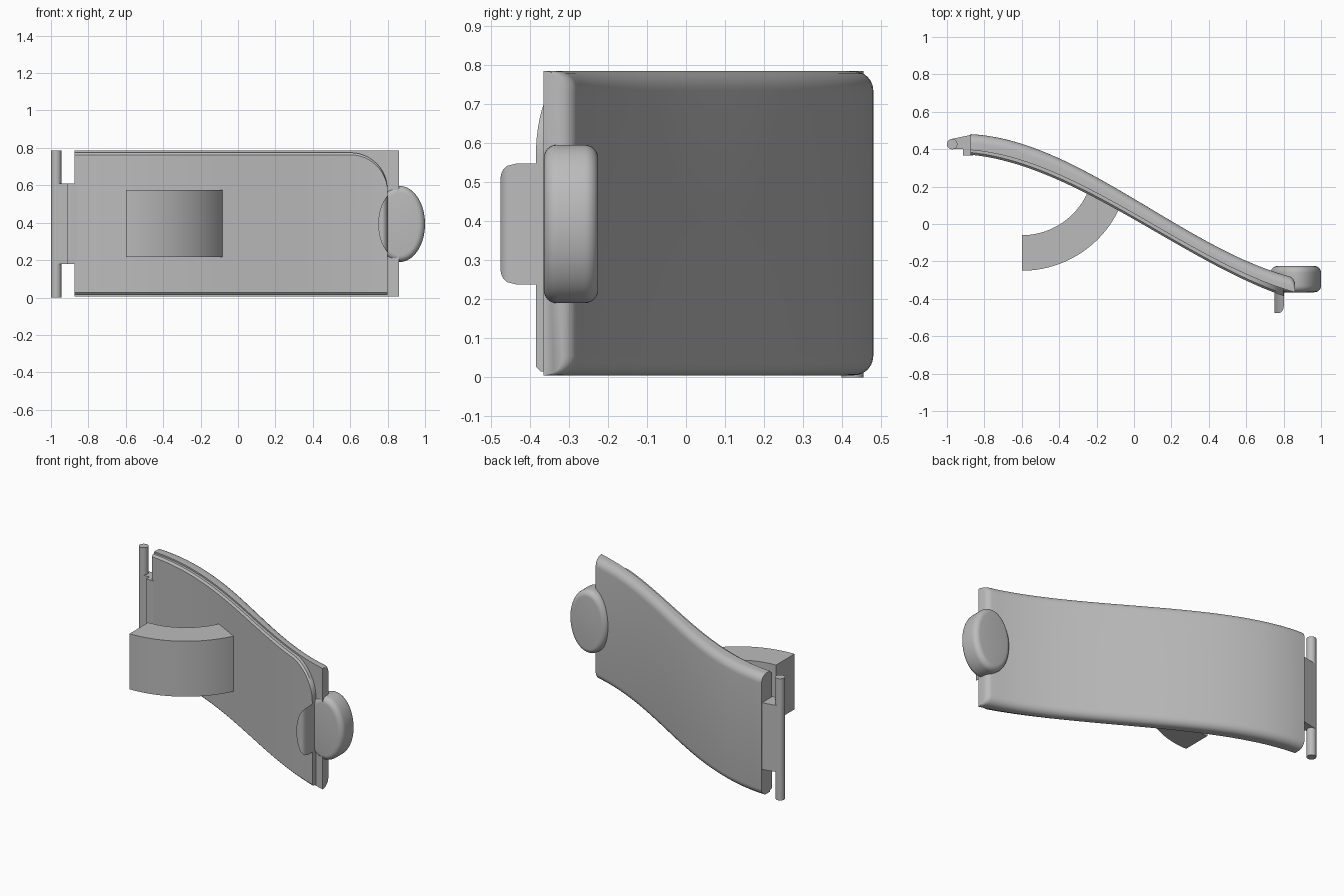
import bpy, bmesh
from math import sin, cos, pi, radians, sqrt

cube = bpy.data.objects.get("Cube")
if cube:
    bpy.data.objects.remove(cube, do_unlink=True)

grey = bpy.data.materials.new("plain grey")
grey.use_nodes = True
grey.diffuse_color = (0.5, 0.5, 0.5, 1)
grey.node_tree.nodes["Principled BSDF"].inputs["Base Color"].default_value = (0.5, 0.5, 0.5, 1)


def finish(name, bm):
    bmesh.ops.recalc_face_normals(bm, faces=bm.faces)
    mesh = bpy.data.meshes.new(name)
    bm.to_mesh(mesh)
    bm.free()
    mesh.materials.append(grey)
    obj = bpy.data.objects.new(name, mesh)
    bpy.context.collection.objects.link(obj)
    bpy.ops.object.select_all(action='DESELECT')
    bpy.context.view_layer.objects.active = obj
    obj.select_set(True)
    bpy.ops.object.shade_smooth_by_angle(angle=radians(32))
    return obj


def loft(name, sections):
    """Skin equal-length rings of points and cap both ends."""
    bm = bmesh.new()
    rings = [[bm.verts.new(p) for p in s] for s in sections]
    n = len(rings[0])
    for a, b in zip(rings, rings[1:]):
        for i in range(n):
            j = (i + 1) % n
            bm.faces.new((a[i], a[j], b[j], b[i]))
    bm.faces.new(rings[0])
    bm.faces.new(rings[-1])
    return finish(name, bm)


def prism(name, outline, z0, z1):
    return loft(name, [[(x, y, z) for x, y in outline] for z in (z0, z1)])


def hermite(x, x0, y0, s0, x1, y1, s1):
    t, w = (x - x0) / (x1 - x0), x1 - x0
    h = t * t * (3 - 2 * t)
    return y0 + (y1 - y0) * h + w * (s0 * t * (1 - t) ** 2 + s1 * t * t * (t - 1))


def back_y(x):
    return hermite(x, -0.87, 0.48, -0.05, 0.85, -0.285, -0.25)


def front_y(x):
    return hermite(x, -0.87, 0.37, -0.1, 0.8, -0.385, -0.35)


def seam_y(x):
    return hermite(x, -0.87, 0.395, -0.08, 0.86, -0.365, -0.28)


# Curved outer cover, rounded along its long back edges
LEFT, TOP, BOTTOM, R = -0.875, 0.785, 0.005, 0.05
EDGE = 0.03
arc = [i * pi / 12 for i in range(7)]
xs = [LEFT + (0.83 - LEFT) * i / 44 for i in range(45)]
xs += [0.83 + EDGE * sin(a) for a in arc[1:]]
sections = []
for x in xs:
    drop = 0.0
    if x > 0.83:
        drop = EDGE * (1 - sqrt(max(0, 1 - ((x - 0.83) / EDGE) ** 2)))
    yb, yf = back_y(x) - drop, seam_y(x)
    r = min(R, yb - yf - 0.005)
    ring = [(x, yf, BOTTOM), (x, yf, TOP)]
    ring += [(x, yb - r + r * sin(a), TOP - R + R * cos(a)) for a in arc]
    ring += [(x, yb - r + r * cos(a), BOTTOM + R - R * sin(a)) for a in arc]
    sections.append(ring)
loft("outer_cover", sections)

# Thin inner liner with one rounded upper corner and bevelled edges
CORNER, BEVEL = 0.2, 0.012
xs = [LEFT + (0.6 - LEFT) * i / 36 for i in range(37)]
xs += [0.6 + CORNER * sin(i * pi / 24) for i in range(1, 13)]
sections = []
for x in xs:
    top = 0.775
    if x > 0.6:
        top -= CORNER * (1 - sqrt(max(0, 1 - ((x - 0.6) / CORNER) ** 2)))
    yf, ys = front_y(x), seam_y(x) + 0.01
    sections.append([(x, ys, 0.015), (x, yf + BEVEL, 0.015),
                     (x, yf, 0.015 + BEVEL), (x, yf, top - BEVEL),
                     (x, yf + BEVEL, top), (x, ys, top)])
loft("inner_liner", sections)

# Quarter-ring bracket on the front
angles = [radians(-90 + 69 * i / 24) for i in range(25)]
outline = [(-0.6 + 0.575 * cos(a), 0.325 + 0.575 * sin(a)) for a in angles]
outline += [(-0.6 + 0.385 * cos(a), 0.325 + 0.385 * sin(a)) for a in reversed(angles)]
prism("curved_bracket", outline, 0.217, 0.575)

# Hinge pin and the web that holds it
pin = [(-0.972 + 0.028 * cos(i * pi / 12), 0.427 + 0.028 * sin(i * pi / 12)) for i in range(24)]
prism("hinge_pin", pin, 0, 0.785)
web = [(-0.978, 0.454), (-0.86, 0.479), (-0.86, 0.367), (-0.913, 0.367), (-0.913, 0.4), (-0.972, 0.4)]
prism("hinge_web", web, 0.18, 0.61)

# Oval thumb button, rounded on both faces
sections = []
rims = [(-0.365 + 0.035 * (1 - cos(a)), 0.035 * (1 - sin(a))) for a in arc]
rims += [(-0.225 - 0.035 * (1 - sin(a)), 0.035 * (1 - cos(a))) for a in arc]
for y, inset in rims:
    sections.append([(0.865 + (0.135 - inset) * cos(i * pi / 32), y,
                      0.393 + (0.203 - inset) * sin(i * pi / 32)) for i in range(64)])
loft("thumb_button", sections)

# Half-oval catch projecting from the liner
sections = []
for i in range(17):
    x = 0.7505 + 0.0515 * (i / 16) ** 1.5
    half = 0.185 * sqrt(max(0.0005, 1 - ((0.865 - x) / 0.115) ** 2))
    u = min(1, max(0, (x - 0.772) / 0.03))
    y = -0.476 + 0.04 * (1 - sqrt(1 - u * u))
    sections.append([(x, -0.34, 0.393 - half), (x, y, 0.393 - half),
                     (x, y, 0.393 + half), (x, -0.34, 0.393 + half)])
loft("catch", sections)
